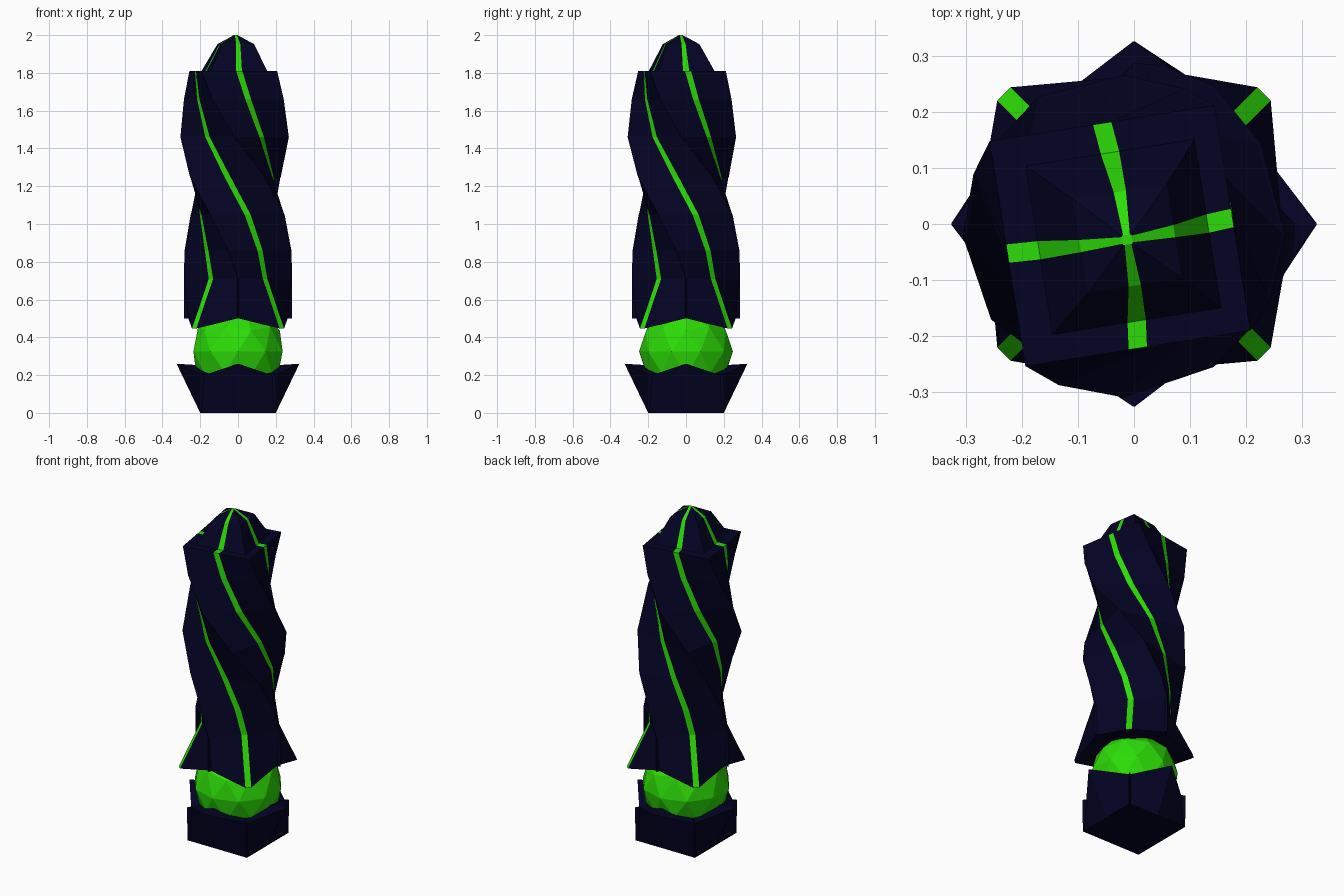
import bpy, bmesh
from math import cos, sin, radians, sqrt
from mathutils import Vector

if "Cube" in bpy.data.objects:
    bpy.data.objects.remove(bpy.data.objects["Cube"])


def material(name, rgb):
    m = bpy.data.materials.new(name)
    m.diffuse_color = (*rgb, 1)
    m.use_nodes = True
    m.node_tree.nodes["Principled BSDF"].inputs["Base Color"].default_value = m.diffuse_color
    return m


dark = material("dark_navy", (0.001, 0.001, 0.018))
green = material("bright_green", (0.025, 0.72, 0.002))


def finish(bm, name, *mats):
    bmesh.ops.recalc_face_normals(bm, faces=bm.faces)
    me = bpy.data.meshes.new(name)
    bm.to_mesh(me)
    bm.free()
    for m in mats:
        me.materials.append(m)
    ob = bpy.data.objects.new(name, me)
    bpy.context.collection.objects.link(ob)
    return ob


def ring(bm, centre, r, z_corner, angle, mid_r=None, z_mid=None, half=0.0175, pinch=0.0):
    """Square ring. Per side: corner, point beside it, two strip borders, point beside next corner."""
    mid_r = r / sqrt(2) if mid_r is None else mid_r
    z_mid = z_corner if z_mid is None else z_mid
    out = []
    edge = min(0.006, r * 0.1)      # half width of the thin corner ridge

    def add(a, along, across, z):
        out.append(bm.verts.new((centre[0] + along * cos(a) - across * sin(a),
                                 centre[1] + along * sin(a) + across * cos(a), z)))

    for k in range(4):
        a = radians(angle + 90 * k)
        m, b = a + radians(45), a + radians(90)
        add(a, r, 0, z_corner)
        add(a, r - edge - pinch, edge, z_corner)
        add(m, mid_r, -half, z_mid)
        add(m, mid_r, half, z_mid)
        add(b, r - edge - pinch, -edge, z_corner)
    return out


def bridge(bm, lo, hi, strip_index):
    n = len(lo)
    for i in range(n):
        j = (i + 1) % n
        f = bm.faces.new((lo[i], lo[j], hi[j], hi[i]))
        f.material_index = strip_index if i % 5 == 2 else 0


def fan(bm, loop, centre):
    c = bm.verts.new(centre)
    for i in range(len(loop)):
        bm.faces.new((loop[i], loop[(i + 1) % len(loop)], c))


# Base: square block whose side middles flare outwards at the top
bm = bmesh.new()
low = ring(bm, (0, 0), 0.283, 0, 45, half=0.002)
top = ring(bm, (0, 0), 0.285, 0.2, 45, mid_r=0.325, z_mid=0.26, half=0.002, pinch=0.018)
bm.faces.new(low)
bridge(bm, low, top, 0)
fan(bm, top, (0, 0, 0.24))
finish(bm, "base", dark)

# Faceted ball between base and shaft
bm = bmesh.new()
bmesh.ops.create_icosphere(bm, subdivisions=2, radius=0.248)
finish(bm, "ball", green).location = (0, 0, 0.325)

# Twisted shaft with flared foot, flat ledge and domed cap
bm = bmesh.new()
foot = ring(bm, (0, 0), 0.287, 0.5, 0, mid_r=0.328, z_mid=0.447, half=0.0165, pinch=0.018)
fan(bm, foot, (0, 0, 0.5))
levels = [  # z, twist, radius, lean x, lean y, strip half width
    (0.71, 0, 0.287, 0, 0, 0.0165),
    (0.86, -10, 0.287, 0, 0, 0.0165),
    (1.05, -30, 0.287, -0.002, -0.002, 0.0165),
    (1.25, -57, 0.287, -0.014, -0.014, 0.0165),
    (1.46, -90, 0.287, -0.018, -0.022, 0.0165),
    (1.66, -113, 0.287, -0.022, -0.023, 0.0165),
    (1.81, -126, 0.287, -0.025, -0.021, 0.0165),
    (1.81, -126, 0.215, -0.019, -0.023, 0.0165),
    (1.952, -126, 0.12, -0.012, -0.026, 0.011),
    (2.0, -126, 0.012, -0.012, -0.028, 0.006),
]
prev = foot
for z, twist, r, cx, cy, half in levels:
    cur = ring(bm, (cx, cy), r, z, twist, half=half)
    bridge(bm, prev, cur, 1)
    prev = cur
bm.faces.new(prev).material_index = 1
finish(bm, "twisted_shaft", dark, green)
